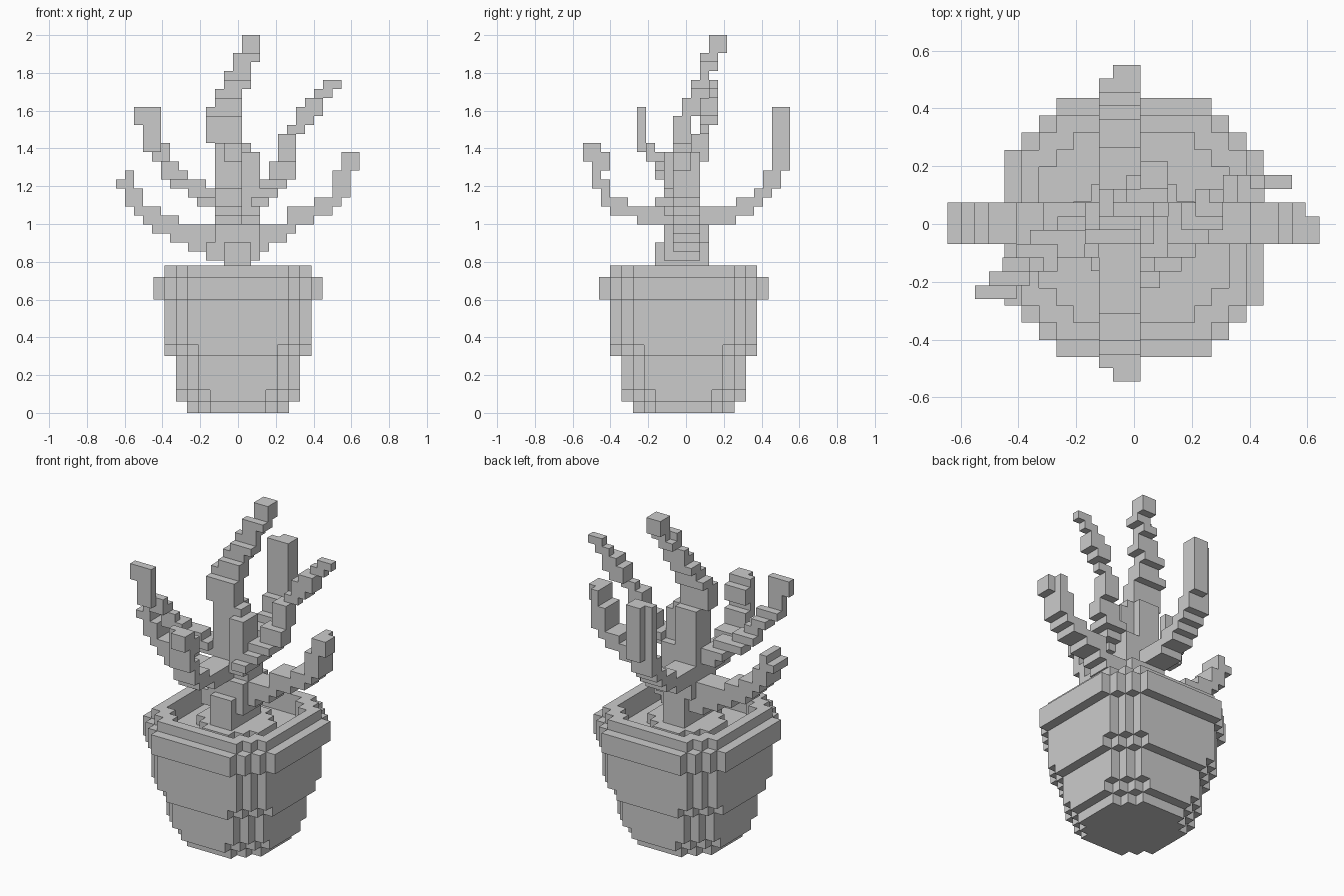
import bpy, bmesh

POT, PLANT = 0.0598, 0.0477   # voxel edge lengths


def voxel_object(name, cells, size, origin, size_z=None):
    """Mesh the exposed faces of a set of integer cells."""
    size_z = size_z or size
    bm = bmesh.new()
    verts = {}

    def vert(p):
        if p not in verts:
            verts[p] = bm.verts.new((origin[0] + p[0] * size,
                                     origin[1] + p[1] * size,
                                     origin[2] + p[2] * size_z))
        return verts[p]

    for c in sorted(cells):
        for a in range(3):
            b, d = (a + 1) % 3, (a + 2) % 3
            for side in (0, 1):
                n = list(c)
                n[a] += 2 * side - 1
                if tuple(n) in cells:
                    continue
                quad = []
                for u, v in ((0, 0), (1, 0), (1, 1), (0, 1)):
                    p = list(c)
                    p[a] += side
                    p[b] += u
                    p[d] += v
                    quad.append(vert(tuple(p)))
                bm.faces.new(quad if side else quad[::-1])
    me = bpy.data.meshes.new(name)
    bm.to_mesh(me)
    bm.free()
    ob = bpy.data.objects.new(name, me)
    bpy.context.collection.objects.link(ob)
    return ob


def disc(r, flat, k0, k1):
    """Stepped round slab: radius r cells, flat sides of half width flat."""
    return {(i, j, k) for i in range(-r, r + 1) for j in range(-r, r + 1)
            for k in range(k0, k1) if abs(i) + abs(j) <= r + flat}


# pot: stacked stepped discs with a raised rim band, hollow at the top
pot = set()
for layer in ((4, 2, 0, 1), (5, 2, 1, 2), (5, 3, 2, 5), (6, 3, 5, 6),
              (6, 4, 6, 10), (7, 4, 10, 12), (6, 4, 12, 13)):
    pot |= disc(*layer)
pot -= disc(5, 3, 10, 13)
pot_origin = (-POT / 2, -0.0125 - POT / 2, 0)
voxel_object("pot", pot, POT, pot_origin, 0.06)

# soil with a low mound round the stem
soil = disc(5, 3, 10, 11) | disc(3, 1, 11, 12)
voxel_object("soil", soil, POT, pot_origin, 0.06)


def plant_part(name, boxes):
    """Fill x0,x1,y0,y1,z0,z1 boxes with plant voxels."""
    o = (0.022, 0.0263, 2.0)
    cells = set()
    for b in boxes:
        g = [round((b[n] - o[n // 2]) / PLANT) for n in range(6)]
        cells |= {(i, j, k) for i in range(g[0], g[1])
                  for j in range(g[2], g[3]) for k in range(g[4], g[5])}
    voxel_object(name, cells, PLANT, o)


plant_part("stem", [
    (-.07, .07, -.165, .12, .66, .90),
    (-.17, .12, -.12, .07, .81, .90),
    (-.12, .12, -.12, .12, .90, 1.0),
    (-.12, .12, -.07, .07, 1.0, 1.19),
    (.02, .12, -.12, .026, 1.05, 1.38),
    (-.12, .02, -.07, .07, 1.19, 1.43),
    (.02, .07, -.07, .026, 1.19, 1.43)])

plant_part("top_shoot", [
    (-.17, .02, -.07, .026, 1.43, 1.57),
    (-.17, .02, -.02, .07, 1.57, 1.62),
    (-.12, .02, -.02, .07, 1.62, 1.67),
    (-.12, .02, .026, .12, 1.67, 1.72),
    (-.07, .07, .026, .12, 1.72, 1.76),
    (-.07, .07, .07, .12, 1.76, 1.81),
    (-.026, .07, .07, .17, 1.81, 1.86),
    (-.026, .12, .07, .12, 1.86, 1.91),
    (.02, .12, .12, .17, 1.86, 2.0),
    (.02, .12, .12, .215, 1.91, 2.0)])

Y = (-.07, .07)   # depth of the low side shoots
plant_part("low_left_shoot", [
    (-.26, -.07, *Y, .86, .90), (-.34, -.07, *Y, .90, .95),
    (-.455, -.12, *Y, .95, 1.0), (-.50, -.31, *Y, 1.0, 1.05),
    (-.55, -.41, *Y, 1.05, 1.09), (-.60, -.50, *Y, 1.09, 1.19),
    (-.645, -.55, *Y, 1.19, 1.235), (-.60, -.55, *Y, 1.235, 1.285)])
plant_part("low_right_shoot", [
    (.07, .165, *Y, .86, .90), (.07, .26, *Y, .90, .95),
    (.12, .31, *Y, .95, 1.0), (.26, .405, *Y, 1.0, 1.05),
    (.26, .50, *Y, 1.05, 1.09), (.405, .55, *Y, 1.09, 1.14),
    (.50, .595, *Y, 1.14, 1.285), (.55, .645, -.07, .026, 1.285, 1.38),
    (.55, .595, *Y, 1.285, 1.38)])

X = (-.12, .02)   # width of the front and back shoots
plant_part("front_shoot", [
    (*X, -.26, -.07, 1.0, 1.05), (*X, -.405, -.07, 1.05, 1.09),
    (*X, -.45, -.31, 1.09, 1.14), (*X, -.45, -.405, 1.14, 1.19),
    (*X, -.50, -.45, 1.19, 1.28), (*X, -.45, -.405, 1.19, 1.24),
    (*X, -.50, -.45, 1.28, 1.43), (-.07, .02, -.545, -.50, 1.335, 1.43),
    (*X, -.45, -.405, 1.28, 1.38)])
plant_part("back_shoot", [
    (*X, .07, .265, 1.0, 1.05), (*X, .07, .36, 1.05, 1.09),
    (*X, .265, .405, 1.09, 1.14), (*X, .36, .455, 1.14, 1.19),
    (*X, .405, .50, 1.19, 1.28), (*X, .455, .50, 1.28, 1.62),
    (-.07, .02, .50, .55, 1.28, 1.62)])

plant_part("upper_left_shoot", [
    (-.22, -.07, -.07, .026, 1.09, 1.14),
    (-.265, -.12, -.12, .026, 1.14, 1.19),
    (-.36, -.165, -.12, -.02, 1.19, 1.235),
    (-.405, -.265, -.165, -.07, 1.235, 1.285),
    (-.405, -.31, -.165, -.12, 1.285, 1.335),
    (-.455, -.36, -.215, -.12, 1.335, 1.38),
    (-.50, -.36, -.215, -.165, 1.38, 1.43),
    (-.50, -.405, -.26, -.215, 1.38, 1.62),
    (-.55, -.50, -.26, -.215, 1.52, 1.62)])
plant_part("upper_right_shoot", [
    (.07, .165, -.165, -.02, 1.09, 1.14),
    (.07, .215, -.12, .026, 1.14, 1.19),
    (.12, .26, -.07, .07, 1.19, 1.235),
    (.165, .31, -.02, .07, 1.235, 1.335),
    (.215, .31, .026, .12, 1.335, 1.48),
    (.26, .36, .07, .12, 1.48, 1.525),
    (.31, .405, .07, .17, 1.525, 1.57),
    (.31, .455, .07, .17, 1.57, 1.62),
    (.36, .455, .07, .17, 1.62, 1.67),
    (.45, .50, .12, .17, 1.67, 1.765),
    (.405, .50, .12, .17, 1.67, 1.72),
    (.45, .55, .12, .17, 1.715, 1.765)])
